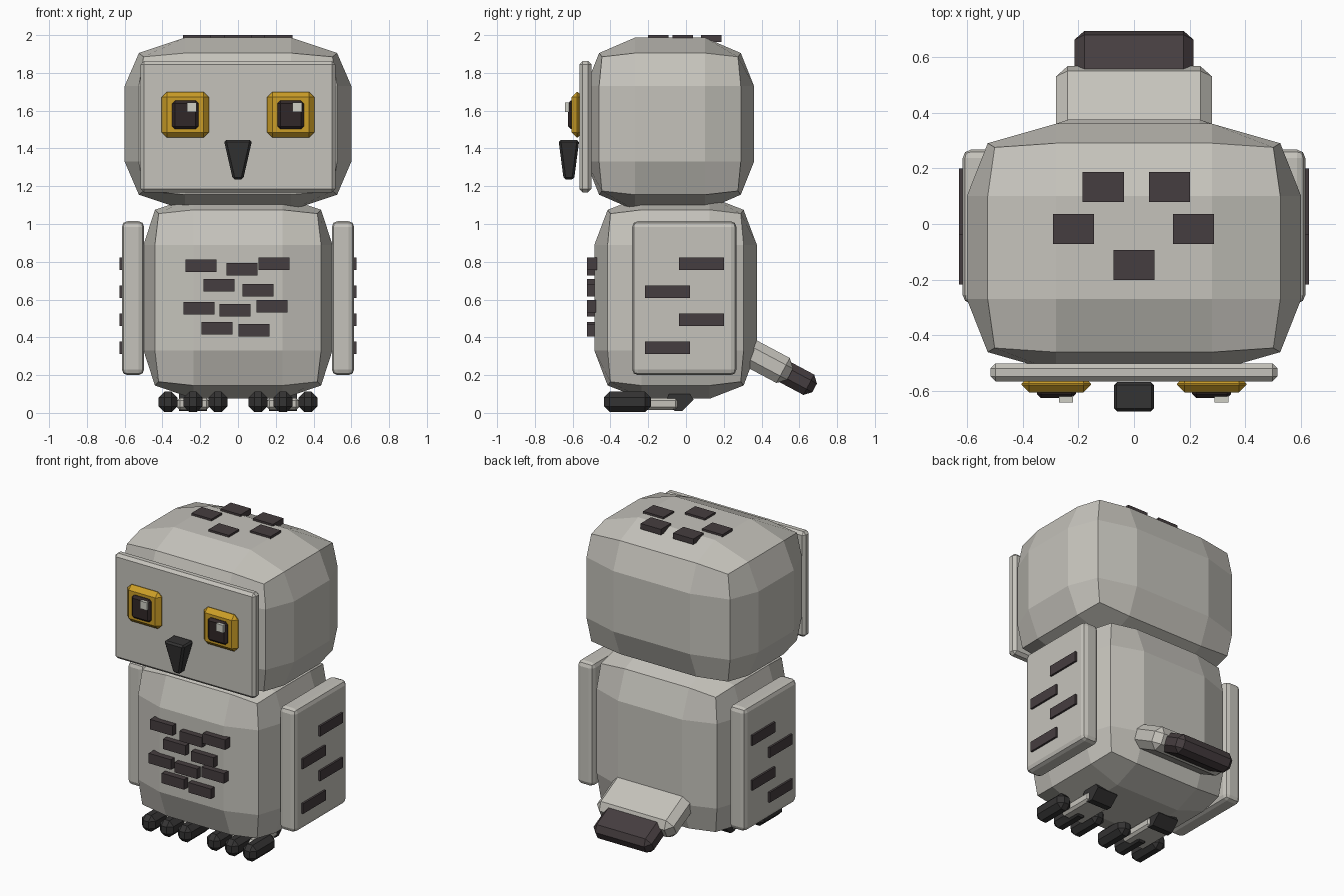
import bpy, bmesh, math
from mathutils import Vector, Matrix

old = bpy.data.objects.get("Cube")
if old:
    bpy.data.objects.remove(old, do_unlink=True)


def material(name, rgb):
    m = bpy.data.materials.new(name)
    m.use_nodes = True
    m.diffuse_color = (*rgb, 1)
    m.node_tree.nodes["Principled BSDF"].inputs["Base Color"].default_value = (*rgb, 1)
    return m


GREY = material("pale_grey", (0.56, 0.545, 0.5))
BROWN = material("dark_brown", (0.06, 0.047, 0.05))
BLACK = material("charcoal", (0.034, 0.033, 0.033))
PUPIL = material("pupil_brown", (0.03, 0.02, 0.021))
GOLD = material("gold", (0.6, 0.34, 0.02))
SHINE = material("eye_shine", (0.62, 0.62, 0.56))


def finish(bm, name, mat):
    bmesh.ops.recalc_face_normals(bm, faces=bm.faces)
    me = bpy.data.meshes.new(name)
    bm.to_mesh(me)
    bm.free()
    me.materials.append(mat)
    ob = bpy.data.objects.new(name, me)
    bpy.context.collection.objects.link(ob)
    return ob


def box(name, lo, hi, mat, bevel=0, segments=1, tilt=0, taper=None):
    """Box between two corners; tilt turns it about x, taper narrows its bottom."""
    lo, hi = Vector(lo), Vector(hi)
    mid, size = (lo + hi) / 2, hi - lo
    bm = bmesh.new()
    bmesh.ops.create_cube(bm, size=1)
    for v in bm.verts:
        if taper and v.co.z < 0:
            v.co.x *= taper[0]
            v.co.y *= taper[1]
        v.co = Vector(a * b for a, b in zip(v.co, size))
    if bevel:
        bmesh.ops.bevel(bm, geom=bm.edges[:], offset=bevel, segments=segments,
                        profile=0.5, affect='EDGES')
    bm.transform(Matrix.Translation(mid) @ Matrix.Rotation(tilt, 4, 'X'))
    return finish(bm, name, mat)


def rounded_block(name, centre, half, inner, edge, corner, mat):
    """Three-by-three block whose edges and corners are pulled inwards."""
    bm = bmesh.new()
    bmesh.ops.create_cube(bm, size=2)
    bmesh.ops.subdivide_edges(bm, edges=bm.edges[:], cuts=2, use_grid_fill=True)
    for v in bm.verts:
        outer = sum(abs(c) > 0.9 for c in v.co)
        reach = (half, half, edge, corner)[outer]
        v.co = Vector(math.copysign(reach[i] if abs(c) > 0.9 else inner[i], c)
                      for i, c in enumerate(v.co)) + Vector(centre)
    return finish(bm, name, mat)


# Head and body
rounded_block("head", (0, -0.085, 1.53), (0.6, 0.445, 0.457), (0.28, 0.185, 0.2),
              (0.525, 0.375, 0.375), (0.5, 0.36, 0.355), GREY)
rounded_block("body", (0, -0.055, 0.61), (0.5, 0.43, 0.535), (0.235, 0.18, 0.28),
              (0.44, 0.36, 0.465), (0.42, 0.345, 0.445), GREY)

# Face plate and beak
box("face_plate", (-0.515, -0.565, 1.168), (0.515, -0.5, 1.863), GREY, 0.018)
box("beak", (-0.075, -0.675, 1.235), (0.075, -0.565, 1.445), BLACK, 0.012, taper=(0.36, 0.5))

# Eyes
for side, s in (("left", 1), ("right", -1)):
    x = 0.279 * s
    box(side + "_eye", (x - 0.125, -0.605, 1.457), (x + 0.125, -0.545, 1.7), GOLD, 0.028)
    box(side + "_pupil", (x - 0.07, -0.625, 1.502), (x + 0.07, -0.585, 1.653), PUPIL, 0.015)
    box(side + "_eye_shine", (x + 0.01, -0.64, 1.592), (x + 0.06, -0.61, 1.643), SHINE)

# Wings with their bars
for side, s in (("left", 1), ("right", -1)):
    box(side + "_wing", (min(0.497 * s, 0.615 * s), -0.285, 0.2),
        (max(0.497 * s, 0.615 * s), 0.267, 1.015), GREY, 0.03, 2)
    for i in range(4):
        y = -0.217 if i % 2 == 0 else -0.037
        z = 0.312 + 0.148 * i
        box(f"{side}_wing_bar_{i + 1}", (min(0.6 * s, 0.628 * s), y, z),
            (max(0.6 * s, 0.628 * s), y + 0.237, z + 0.067), BROWN)

# Chest feathers
chest = [(-0.196, 0.78), (0.02, 0.76), (0.19, 0.79), (-0.1, 0.675), (0.106, 0.65),
         (-0.206, 0.553), (-0.016, 0.543), (0.18, 0.565), (-0.11, 0.447), (0.085, 0.437)]
for i, (x, z) in enumerate(chest):
    box(f"chest_feather_{i + 1}", (x - 0.082, -0.523, z - 0.033),
        (x + 0.082, -0.46, z + 0.033), BROWN)

# Crown feathers
crown = [(-0.11, 0.133), (0.127, 0.133), (-0.217, -0.018), (0.214, -0.018), (0, -0.147)]
for i, (x, y) in enumerate(crown):
    box(f"crown_feather_{i + 1}", (x - 0.074, y - 0.054, 1.963),
        (x + 0.074, y + 0.054, 2.0), BROWN)

# Tail, sloping down behind
slope = math.radians(-28)
box("tail", (-0.28, 0.25, 0.205), (0.28, 0.57, 0.355), GREY, 0.042, tilt=slope)
box("tail_tip", (-0.213, 0.455, 0.128), (0.213, 0.695, 0.25), BROWN, 0.035, tilt=slope)

# Feet
heel_profile = [(-0.11, 0.06), (-0.09, 0.1), (0.02, 0.1), (0.04, 0.07), (-0.02, 0.01), (-0.06, 0.01)]
for side, s in (("left", 1), ("right", -1)):
    x = 0.238 * s
    for i in (-1, 0, 1):
        t = x + 0.132 * i
        box(f"{side}_toe_{i + 2}", (t - 0.05, -0.435, 0.004), (t + 0.05, -0.185, 0.112), BLACK, 0.031)
    box(side + "_foot", (x - 0.085, -0.3, 0.015), (x + 0.085, -0.04, 0.08), GREY, 0.015)
    bm = bmesh.new()
    face = bm.faces.new([bm.verts.new((x - 0.075, y, z)) for y, z in heel_profile])
    grown = bmesh.ops.extrude_face_region(bm, geom=[face])["geom"]
    bmesh.ops.translate(bm, vec=(0.15, 0, 0),
                        verts=[g for g in grown if isinstance(g, bmesh.types.BMVert)])
    finish(bm, side + "_heel", BLACK)
